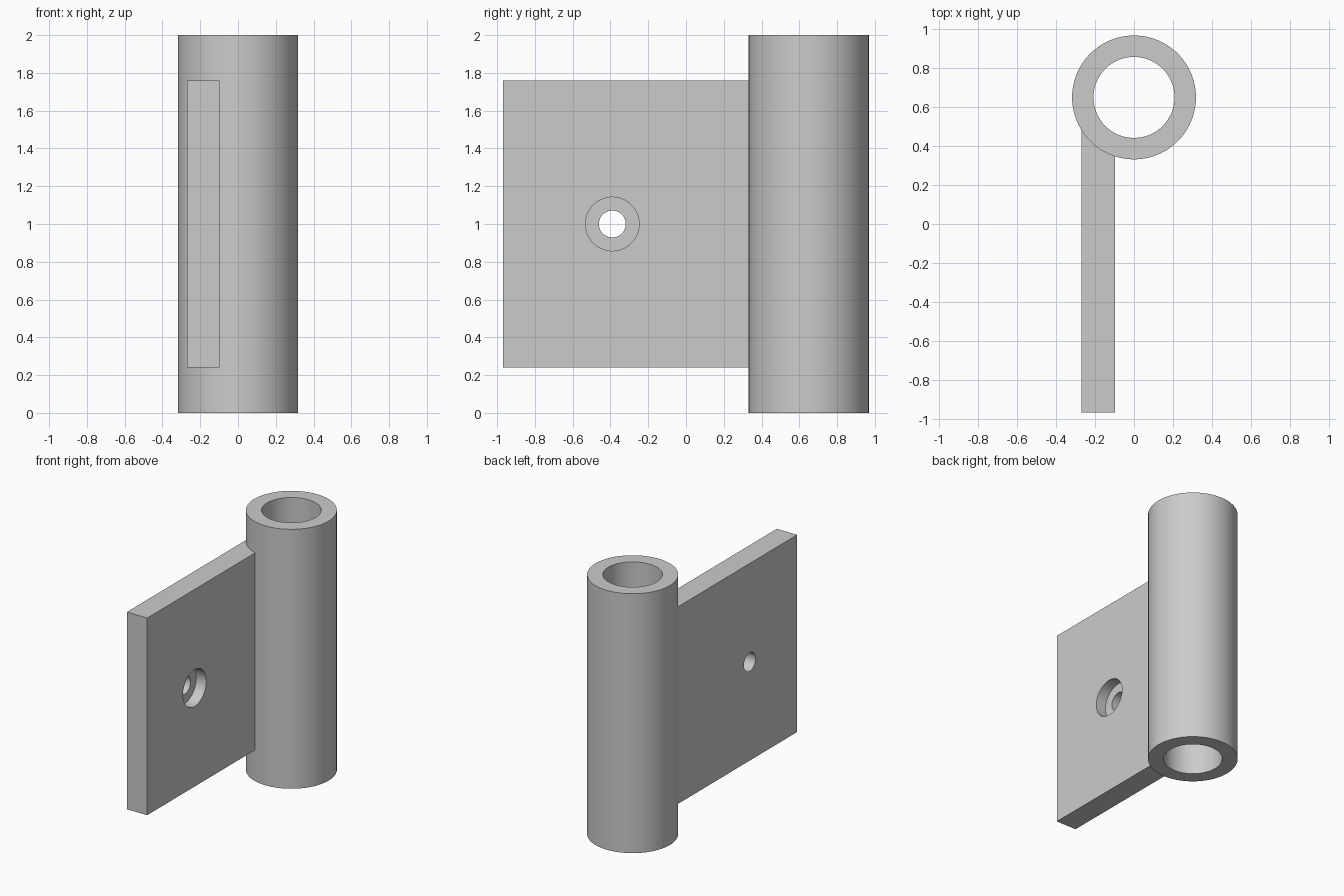
import bpy
from math import pi, radians

if "Cube" in bpy.data.objects:
    bpy.data.objects.remove(bpy.data.objects["Cube"], do_unlink=True)

TUBE_Y, TUBE_R, BORE_R = 0.65, 0.318, 0.208
HOLE_Y, HOLE_R, SINK_R, SINK_DEPTH = -0.39, 0.071, 0.142, 0.085
PLATE_MIN = (-0.27, -0.968, 0.24)
PLATE_MAX = (-0.097, 0.55, 1.76)

grey = bpy.data.materials.new("plain grey")
grey.use_nodes = True
colour = (0.6, 0.6, 0.6, 1)
grey.diffuse_color = colour
grey.node_tree.nodes["Principled BSDF"].inputs["Base Color"].default_value = colour


def cylinder(name, radius, length, centre, along_x=False):
    bpy.ops.mesh.primitive_cylinder_add(
        vertices=96, radius=radius, depth=length, location=centre,
        rotation=(0, pi / 2 if along_x else 0, 0))
    obj = bpy.context.object
    obj.name = name
    obj.data.materials.append(grey)
    return obj


def box(name, low, high):
    bpy.ops.mesh.primitive_cube_add(
        size=1, location=[(a + b) / 2 for a, b in zip(low, high)])
    obj = bpy.context.object
    obj.name = name
    obj.scale = [b - a for a, b in zip(low, high)]
    obj.data.materials.append(grey)
    return obj


def combine(target, tool, operation):
    tool.hide_render = True
    bpy.context.view_layer.objects.active = target
    mod = target.modifiers.new(tool.name, "BOOLEAN")
    mod.operation = operation
    mod.solver = "EXACT"
    mod.object = tool
    bpy.ops.object.modifier_apply(modifier=mod.name)
    bpy.data.objects.remove(tool, do_unlink=True)


# Knuckle barrel fused with the flat leaf plate
hinge = cylinder("hinge_leaf_with_barrel", TUBE_R, 2, (0, TUBE_Y, 1))
combine(hinge, box("leaf_plate", PLATE_MIN, PLATE_MAX), "UNION")

# Pin bore through the barrel
combine(hinge, cylinder("pin_bore", BORE_R, 3, (0, TUBE_Y, 1)), "DIFFERENCE")

# Screw hole through the plate, counterbored on the +x face
plate_x = (PLATE_MIN[0] + PLATE_MAX[0]) / 2
combine(hinge, cylinder("screw_hole", HOLE_R, 1, (plate_x, HOLE_Y, 1), True), "DIFFERENCE")
sink_x = PLATE_MAX[0] - SINK_DEPTH + 0.1
combine(hinge, cylinder("counterbore", SINK_R, 0.2, (sink_x, HOLE_Y, 1), True), "DIFFERENCE")

# Smooth round walls, crisp edges
bpy.ops.object.select_all(action="DESELECT")
hinge.select_set(True)
bpy.context.view_layer.objects.active = hinge
bpy.ops.object.shade_smooth_by_angle(angle=radians(25))
